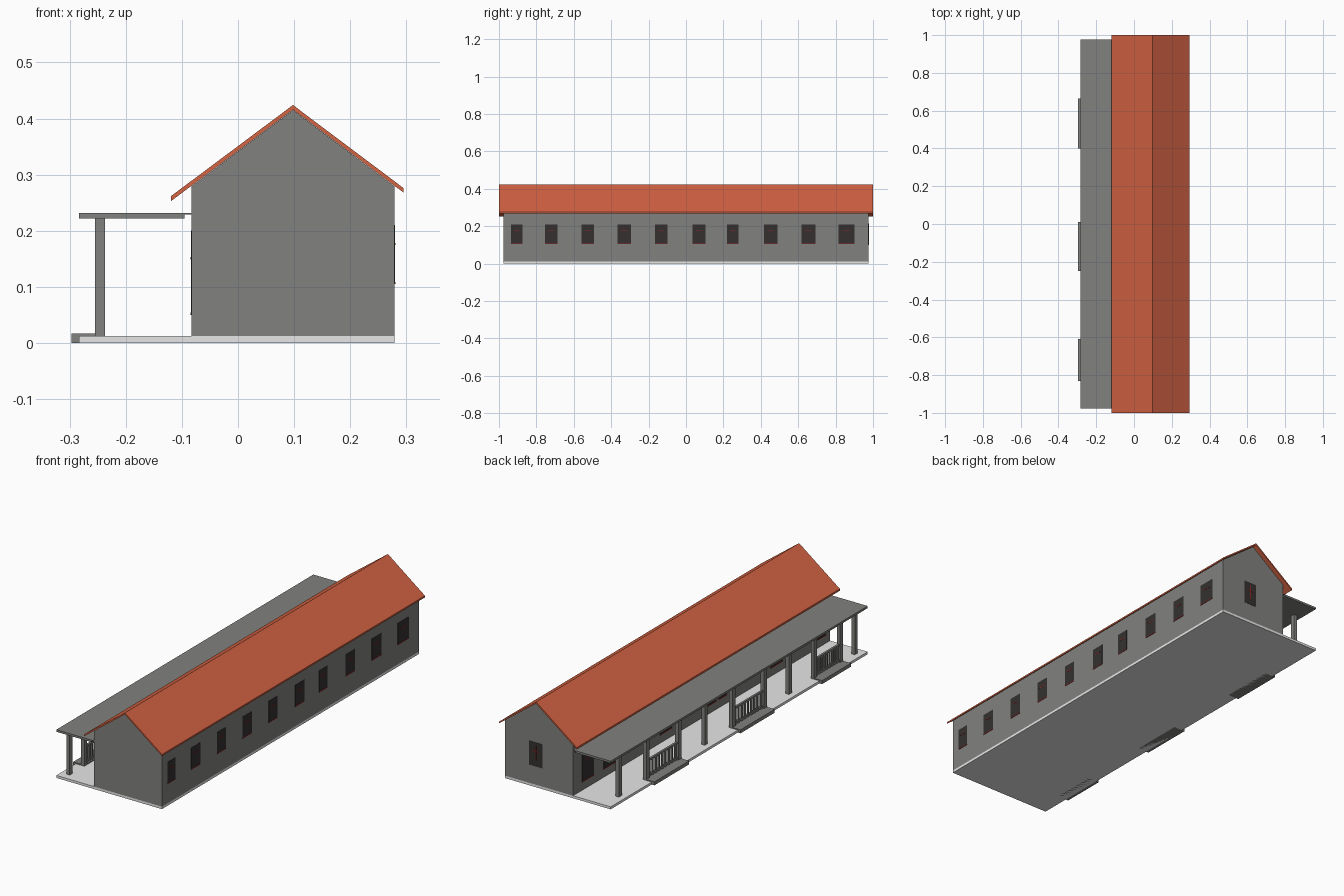
import bpy, bmesh

if "Cube" in bpy.data.objects:
    bpy.data.objects.remove(bpy.data.objects["Cube"])


def material(name, rgb):
    m = bpy.data.materials.new(name)
    m.diffuse_color = (*rgb, 1)
    m.use_nodes = True
    m.node_tree.nodes["Principled BSDF"].inputs["Base Color"].default_value = m.diffuse_color
    return m


STONE = material("wall grey", (0.22, 0.22, 0.21))
TILE = material("roof orange", (0.66, 0.125, 0.056))
FLOOR = material("floor white", (0.8, 0.8, 0.8))
GLASS = material("window dark", (0.035, 0.03, 0.03))
FRAME = material("frame red", (0.28, 0.02, 0.02))


def finish(name, bm, mat):
    bmesh.ops.recalc_face_normals(bm, faces=bm.faces)
    me = bpy.data.meshes.new(name)
    bm.to_mesh(me)
    bm.free()
    me.materials.append(mat)
    ob = bpy.data.objects.new(name, me)
    bpy.context.collection.objects.link(ob)
    return ob


def box(name, x, y, z, mat):
    bm = bmesh.new()
    bmesh.ops.create_cube(bm, size=1)
    for v in bm.verts:
        for i, r in enumerate((x, y, z)):
            v.co[i] = r[0] if v.co[i] < 0 else r[1]
    return finish(name, bm, mat)


def prism(name, profile, y, mat):
    """Extrude an x-z outline along y."""
    bm = bmesh.new()
    face = bm.faces.new([bm.verts.new((px, y[0], pz)) for px, pz in profile])
    ext = bmesh.ops.extrude_face_region(bm, geom=[face])
    moved = [g for g in ext["geom"] if isinstance(g, bmesh.types.BMVert)]
    bmesh.ops.translate(bm, verts=moved, vec=(0, y[1] - y[0], 0))
    return finish(name, bm, mat)


L = 0.977          # half length of the building
WL, WR = -0.083, 0.279   # wall planes
RIDGE = 0.098

# floor slab, walled hall, pitched roof
box("floor_slab", (-0.283, WR), (-L, L), (0, 0.012), FLOOR)
prism("hall_walls", [(WL, 0.012), (WR, 0.012), (WR, 0.279), (RIDGE, 0.415), (WL, 0.279)],
      (-L, L), STONE)
prism("pitched_roof", [(-0.119, 0.253), (RIDGE, 0.4155), (0.295, 0.268),
                       (0.295, 0.276), (RIDGE, 0.424), (-0.119, 0.262)], (-1, 1), TILE)

# porch roof with a thin strip joining the wall
box("porch_roof", (-0.283, -0.095), (-L, L), (0.222, 0.232), STONE)
box("porch_roof_flashing", (-0.095, WL), (-L, L), (0.229, 0.232), STONE)


def post(y):
    box("porch_post", (-0.255, -0.237), (y - 0.011, y + 0.011), (0.012, 0.222), STONE)


for y in (0.863, 0.21, -0.43, -0.93):
    post(y)

# three bays: pair of posts, entrance step, slatted railing
for a, b in ((0.40, 0.665), (-0.25, 0.01), (-0.83, -0.61)):
    box("entrance_step", (-0.297, -0.237), (a, b), (0, 0.017), STONE)
    post(a + 0.011)
    post(b - 0.011)
    lo, hi = a + 0.022, b - 0.022
    for z in (0.022, 0.094):
        box("railing_bar", (-0.251, -0.241), (lo, hi), (z, z + 0.009), STONE)
    n = 9
    for i in range(n):
        y = lo + (hi - lo) * (i + 0.5) / n
        box("railing_slat", (-0.249, -0.243), (y - 0.005, y + 0.005), (0.017, 0.095), STONE)


def window(wall, side, y, w, z0, z1):
    """Dark pane with a red sill and crossbar on a wall facing along x."""
    def plate(name, depth, ys, zs, mat):
        box(name, sorted((wall - side * 0.001, wall + side * depth)), ys, zs, mat)
    plate("window_pane", 0.0012, (y - w / 2, y + w / 2), (z0, z1), GLASS)
    plate("window_sill", 0.002, (y - w / 2, y + w / 2), (z0, z0 + 0.004), FRAME)
    zm = z0 + 0.66 * (z1 - z0)
    plate("window_crossbar", 0.002, (y - w / 4, y + w / 4), (zm, zm + 0.004), FRAME)


# windows along the right wall
for y, w in ((-0.905, 0.06), (-0.72, 0.068), (-0.525, 0.066), (-0.33, 0.07), (-0.133, 0.066),
             (0.07, 0.068), (0.25, 0.062), (0.453, 0.072), (0.655, 0.074), (0.858, 0.084)):
    window(WR, 1, y, w, 0.105, 0.21)

# windows along the porch wall
for y in (0.863, 0.70, 0.27, -0.08, -0.16, -0.57, -0.90):
    window(WL, -1, y, 0.065 if abs(y) < 0.2 else 0.09, 0.05, 0.2)

# back gable window
box("gable_pane", (0.08, 0.15), (L - 0.001, L + 0.0012), (0.1, 0.215), GLASS)
box("gable_mullion", (0.112, 0.117), (L - 0.001, L + 0.002), (0.13, 0.2), FRAME)
box("gable_crossbar", (0.095, 0.135), (L - 0.001, L + 0.002), (0.17, 0.174), FRAME)
